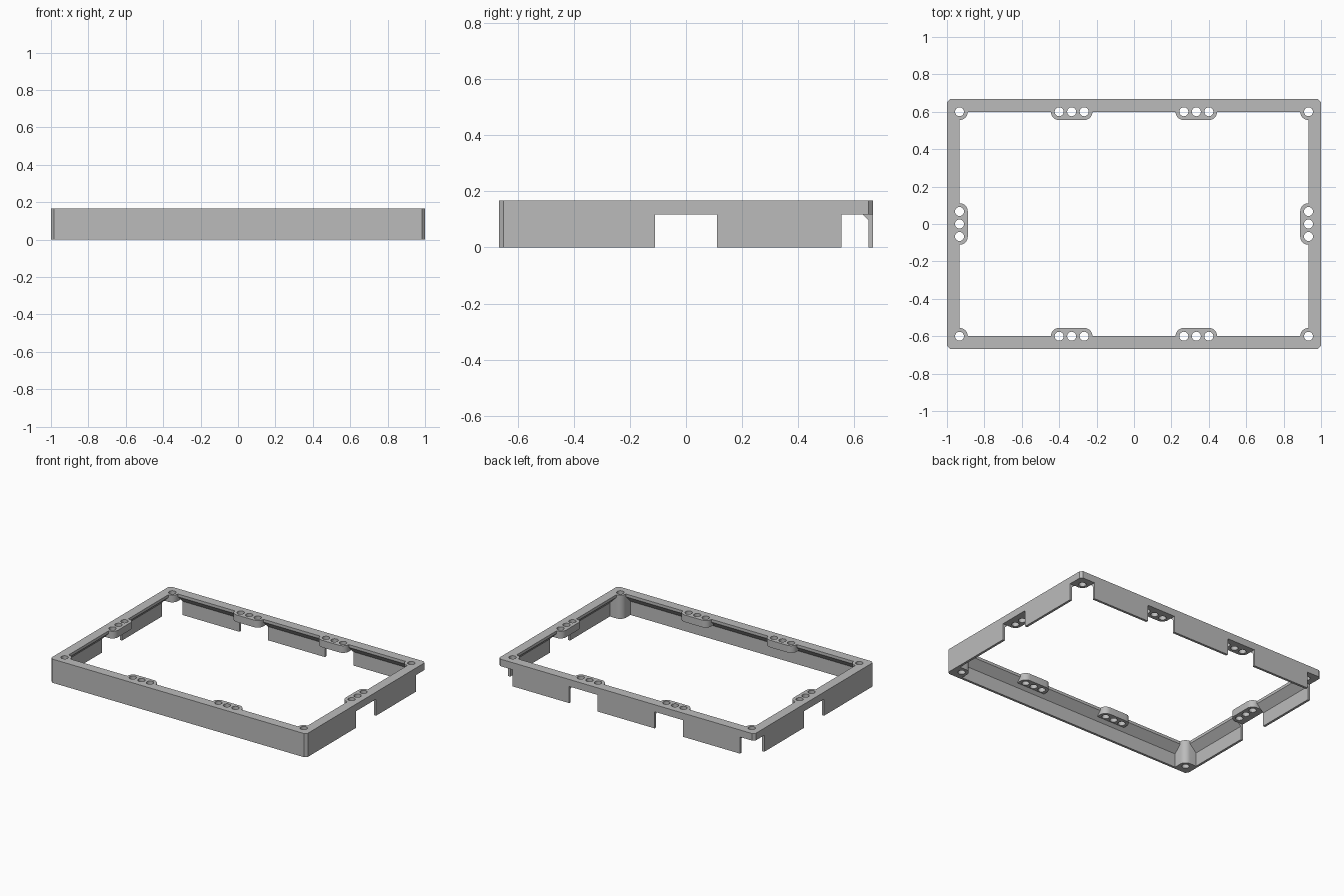
import bpy, bmesh, math
from mathutils import Matrix

HX, HY, H = 1.0, 0.667, 0.167      # half sizes and height of the frame
WALL, RIM, LIP = 0.0167, 0.067, 0.02
DECK = 0.117                       # underside of the screw bosses
PITCH, BOSS_R, HOLE_R = 0.0667, 0.0445, 0.024

old = bpy.data.objects.get("Cube")
if old:
    bpy.data.objects.remove(old, do_unlink=True)

grey = bpy.data.materials.new("plain grey")
grey.use_nodes = True
grey.diffuse_color = (0.5, 0.5, 0.5, 1)
grey.node_tree.nodes["Principled BSDF"].inputs["Base Color"].default_value = (0.5, 0.5, 0.5, 1)


def to_object(bm, name):
    bmesh.ops.recalc_face_normals(bm, faces=bm.faces)
    mesh = bpy.data.meshes.new(name)
    bm.to_mesh(mesh)
    bm.free()
    mesh.materials.append(grey)
    obj = bpy.data.objects.new(name, mesh)
    bpy.context.collection.objects.link(obj)
    return obj


def prism(bm, outline, z0, z1):
    """Extrude a flat outline between two heights."""
    low = [bm.verts.new((x, y, z0)) for x, y in outline]
    high = [bm.verts.new((x, y, z1)) for x, y in outline]
    bm.faces.new(low[::-1])
    bm.faces.new(high)
    for i in range(len(low)):
        j = (i + 1) % len(low)
        bm.faces.new((low[i], low[j], high[j], high[i]))


def box(bm, x0, x1, y0, y1, z0, z1):
    prism(bm, [(x0, y0), (x1, y0), (x1, y1), (x0, y1)], z0, z1)


def arc(cx, cy, start, end, steps=8):
    angles = [math.radians(start + (end - start) * i / steps) for i in range(steps + 1)]
    return [(cx + BOSS_R * math.cos(a), cy + BOSS_R * math.sin(a)) for a in angles]


# Frame: thin wall with a braced top rim, swept round a rectangle
bm = bmesh.new()
profile = [(0, 0), (0, H), (RIM, H), (RIM, H - LIP),
           (WALL, H - LIP - RIM + WALL), (WALL, 0)]
corners = [(-1, -1), (1, -1), (1, 1), (-1, 1)]
rings = [[bm.verts.new((sx * (HX - d), sy * (HY - d), z)) for d, z in profile]
         for sx, sy in corners]
for a, b in zip(rings, rings[1:] + rings[:1]):
    for i in range(len(profile)):
        j = (i + 1) % len(profile)
        bm.faces.new((a[i], b[i], b[j], a[j]))
upright = [bm.edges.get((r[0], r[1])) for r in rings]
bmesh.ops.bevel(bm, geom=upright, offset=WALL, segments=1, affect='EDGES')
frame = to_object(bm, "frame")

# Bosses, notches under them and screw holes
bosses, notches, holes = bmesh.new(), bmesh.new(), bmesh.new()
IN = 0.011                          # how far boss roots start inside the wall
REACH = RIM + BOSS_R + 0.001
HALF = PITCH + BOSS_R
row = ([(HALF, IN)] + arc(PITCH, RIM, 0, 90) + arc(-PITCH, RIM, 90, 180) + [(-HALF, IN)])
corner = ([(IN, IN), (RIM + BOSS_R, IN)] + arc(RIM, RIM, 0, 90) + [(IN, RIM + BOSS_R)])


def hole(x, y):
    bmesh.ops.create_cone(holes, cap_ends=True, segments=32, radius1=HOLE_R, radius2=HOLE_R,
                          depth=1, matrix=Matrix.Translation((x, y, 0)))


for s in (-1, 1):
    # Middle of each short side
    prism(bosses, [(s * (HX - d), u) for u, d in row], DECK, H)
    box(notches, s * (HX - REACH), s * (HX + 0.1), -HALF, HALF, -0.1, DECK)
    for k in (-1, 0, 1):
        hole(s * (HX - RIM), k * PITCH)
    for t in (-1, 1):
        # Two rows on each long side; only the back wall is notched
        cx = s / 3
        prism(bosses, [(cx + u, t * (HY - d)) for u, d in row], DECK, H)
        for k in (-1, 0, 1):
            hole(cx + k * PITCH, t * (HY - RIM))
        # Corners: full-height pillars in front, short bosses at the back
        prism(bosses, [(s * (HX - a), t * (HY - b)) for a, b in corner],
              0 if t < 0 else DECK, H)
        hole(s * (HX - RIM), t * (HY - RIM))
    box(notches, s / 3 - HALF, s / 3 + HALF, HY - REACH, HY + 0.1, -0.1, DECK)
    box(notches, s * (HX - REACH), s * (HX + 0.1), HY - REACH, HY + 0.1, -0.1, DECK)

bpy.context.view_layer.objects.active = frame
frame.select_set(True)
for bm, name, mode in ((bosses, "screw_bosses", 'UNION'),
                       (notches, "notch_cutter", 'DIFFERENCE'),
                       (holes, "hole_cutter", 'DIFFERENCE')):
    tool = to_object(bm, name)
    tool.hide_render = True
    mod = frame.modifiers.new(name, 'BOOLEAN')
    mod.operation, mod.solver, mod.object = mode, 'EXACT', tool
    bpy.ops.object.modifier_apply(modifier=mod.name)
    bpy.data.objects.remove(tool, do_unlink=True)

bpy.ops.object.shade_smooth_by_angle(angle=math.radians(30))
